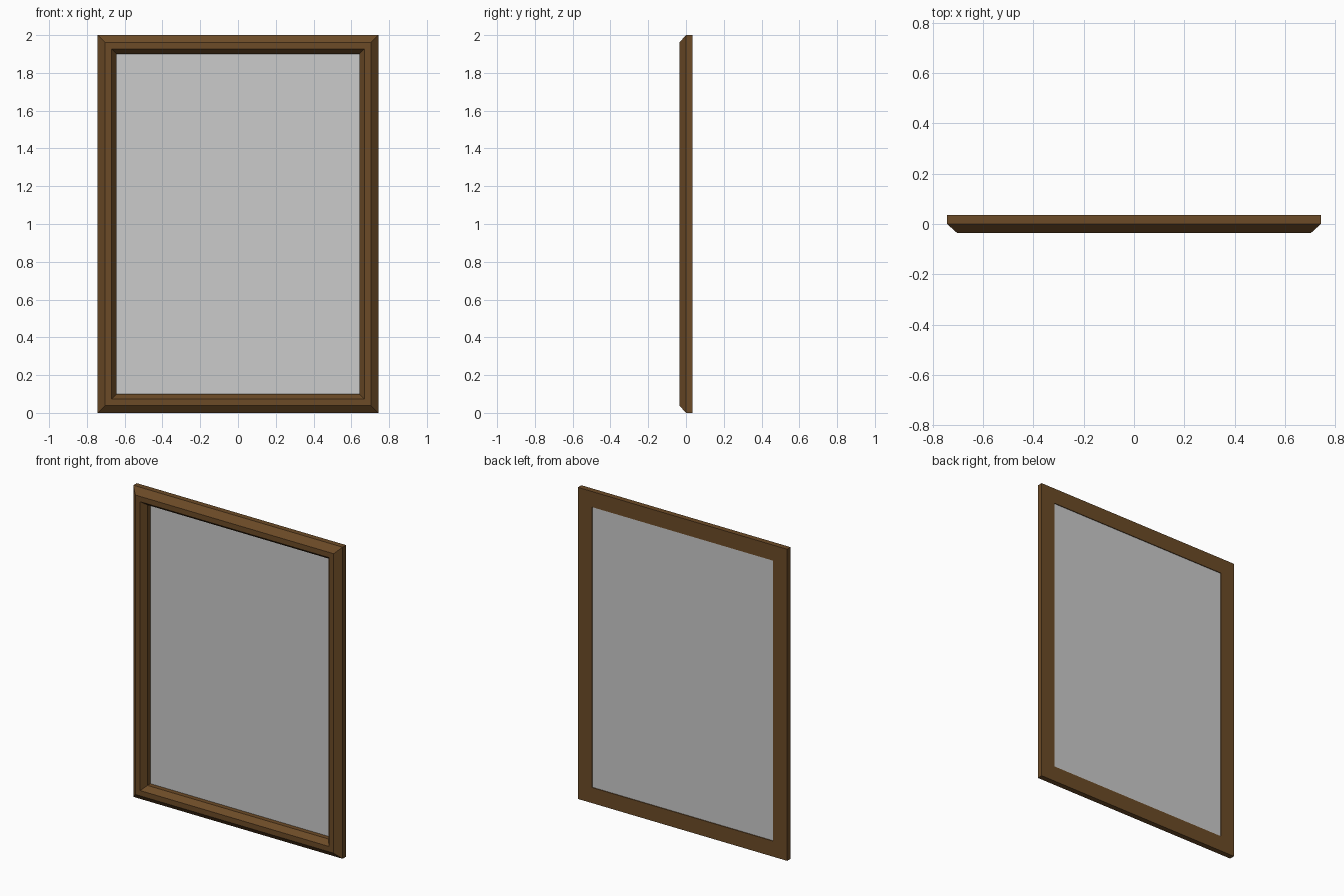
import bpy, bmesh

if "Cube" in bpy.data.objects:
    bpy.data.objects.remove(bpy.data.objects["Cube"])

W, H = 0.743, 2.0  # half width, height

def finish(name, bm, mat=None):
    me = bpy.data.meshes.new(name)
    bm.to_mesh(me)
    bm.free()
    ob = bpy.data.objects.new(name, me)
    bpy.context.collection.objects.link(ob)
    if mat:
        me.materials.append(mat)
    return ob

def rect(inset, y):
    a = W - inset
    return [(-a, y, inset), (a, y, inset), (a, y, H - inset), (-a, y, H - inset)]

# mitred wooden frame: profile (inset from outer edge, depth) swept round the rectangle
profile = [(0, 0.035), (0, 0), (0.039, -0.035), (0.073, -0.035), (0.1, 0), (0.1, 0.035)]
wood = bpy.data.materials.new("wood")
wood.diffuse_color = (0.15, 0.07, 0.02, 1)
wood.use_nodes = True
wood.node_tree.nodes["Principled BSDF"].inputs["Base Color"].default_value = wood.diffuse_color
bm = bmesh.new()
rings = [[bm.verts.new(c) for c in rect(d, y)] for d, y in profile]
for i, ring in enumerate(rings):
    nxt = rings[(i + 1) % len(rings)]
    for k in range(4):
        j = (k + 1) % 4
        bm.faces.new((ring[k], ring[j], nxt[j], nxt[k]))
bmesh.ops.recalc_face_normals(bm, faces=bm.faces[:])
finish("window_frame", bm, wood)

# pane set near the back of the frame
bm = bmesh.new()
bm.faces.new([bm.verts.new(c) for c in rect(0.1, 0.03)])
finish("glass_pane", bm)
